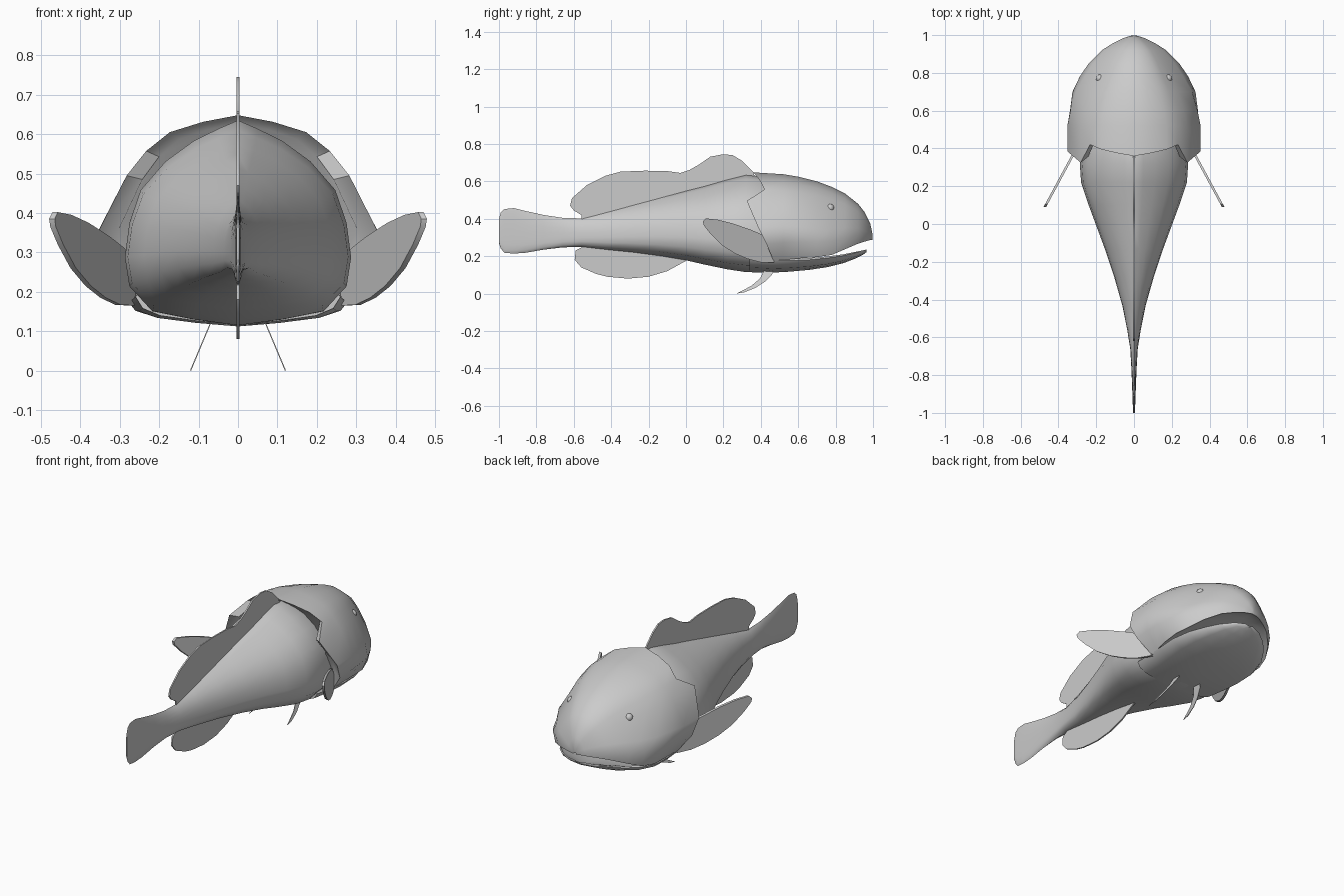
import bpy, bmesh, math
from mathutils import Vector

grey = bpy.data.materials.new("plain grey")
grey.diffuse_color = (0.6, 0.6, 0.6, 1)


def finish(name, bm, angle=45):
    bmesh.ops.remove_doubles(bm, verts=bm.verts, dist=0.0004)
    bmesh.ops.recalc_face_normals(bm, faces=bm.faces)
    me = bpy.data.meshes.new(name)
    bm.to_mesh(me)
    bm.free()
    ob = bpy.data.objects.new(name, me)
    bpy.context.collection.objects.link(ob)
    me.materials.append(grey)
    bpy.ops.object.select_all(action='DESELECT')
    ob.select_set(True)
    bpy.context.view_layer.objects.active = ob
    bpy.ops.object.shade_smooth_by_angle(angle=math.radians(angle))
    return ob


def loft(name, halves, angle=45):
    """Skin half sections (first and last point on the middle plane), mirrored in x."""
    bm = bmesh.new()
    rings = []
    for h in halves:
        full = h + [(-x, y, z) for x, y, z in h[-2:0:-1]]
        rings.append([bm.verts.new(p) for p in full])
    n = len(rings[0])
    for a, b in zip(rings, rings[1:]):
        for i in range(n):
            j = (i + 1) % n
            bm.faces.new((a[i], a[j], b[j], b[i]))
    bm.faces.new(rings[0])
    bm.faces.new(rings[-1])
    return finish(name, bm, angle)


def plate(name, outline, place, half):
    """Thin fin from a (y, z) outline; place gives x, half is half the thickness."""
    bm = bmesh.new()
    sides = [[bm.verts.new((place(y, z) + s * half, y, z)) for y, z in outline]
             for s in (-1, 1)]
    for s in sides:
        bm.faces.new(s)
    n = len(outline)
    for i in range(n):
        j = (i + 1) % n
        bm.faces.new((sides[0][i], sides[0][j], sides[1][j], sides[1][i]))
    return finish(name, bm, 30)


# Body and tail: (y, top, bottom, half width)
body = [(0.52, 0.58, 0.13, 0.26), (0.42, 0.625, 0.112, 0.277), (0.32, 0.635, 0.115, 0.287),
        (0.22, 0.61, 0.13, 0.28), (0.1, 0.575, 0.155, 0.24), (0, 0.55, 0.178, 0.203),
        (-0.13, 0.515, 0.2, 0.155), (-0.28, 0.475, 0.22, 0.105), (-0.43, 0.435, 0.235, 0.062),
        (-0.56, 0.402, 0.25, 0.036), (-0.66, 0.405, 0.247, 0.02), (-0.76, 0.42, 0.235, 0.014),
        (-0.86, 0.442, 0.218, 0.01), (-0.92, 0.457, 0.214, 0.008), (-0.97, 0.452, 0.218, 0.006),
        (-0.99, 0.435, 0.24, 0.005), (-1.0, 0.4, 0.27, 0.004)]
shape = [(0, 1), (0.17, 0.96), (0.39, 0.9), (0.64, 0.8), (0.86, 0.66), (0.96, 0.5),
         (1, 0.33), (0.96, 0.19), (0.76, 0.07), (0.4, 0.03), (0, 0)]
loft("body", [[(w * fx, y, b + (t - b) * fz) for fx, fz in shape] for y, t, b, w in body])

# Head shell with overhanging gill covers: (y, top, lip height, half width)
head = [(0.998, 0.315, 0.288, 0.01), (0.985, 0.375, 0.286, 0.055), (0.955, 0.435, 0.278, 0.115),
        (0.92, 0.48, 0.267, 0.17), (0.85, 0.535, 0.237, 0.24), (0.78, 0.57, 0.207, 0.288),
        (0.7, 0.6, 0.195, 0.33), (0.6, 0.625, 0.188, 0.348), (0.52, 0.638, 0.18, 0.355)]
back_x = [0, 0.25, 0.49, 0.66, 0.8, 1.0, 0.96, 0.76]
front_x = [0, 0.2, 0.39, 0.52, 0.66, 0.9, 1.0, 0.94]
heights = [1, 0.965, 0.91, 0.81, 0.68, 0.39, 0.2, 0]


def head_half(y, top, lip, w):
    k = max(0, min(1, (y - 0.5) / 0.3))
    pts = [(w * (a + (b - a) * k), y, lip + (top - lip) * f)
           for a, b, f in zip(back_x, front_x, heights)]
    ex = pts[-1][0]
    rise = 0.15 * (top - lip)                      # roof of the mouth
    return pts + [(ex * 0.88, y - 0.005, lip + rise * 0.4), (0, y - 0.005, lip + rise)]


rings = [head_half(*s) for s in head]
edge_y = [0.36, 0.375, 0.395, 0.42, 0.325, 0.385, 0.43, 0.47, 0.48, 0.48]
rim = [(x, y, z) for (x, _, z), y in zip(head_half(0.4, 0.648, 0.17, 0.353), edge_y)]
inner = [(x * 0.86, y + 0.03, 0.35 + (z - 0.35) * 0.93) for x, y, z in rim]
loft("head", rings + [rim, inner], 50)

# Lower jaw: (y, rim height, bottom, half width)
jaw = [(0.966, 0.236, 0.222, 0.02), (0.945, 0.231, 0.207, 0.085), (0.9, 0.222, 0.185, 0.15),
       (0.84, 0.21, 0.162, 0.205), (0.76, 0.199, 0.142, 0.255), (0.66, 0.19, 0.127, 0.283),
       (0.55, 0.187, 0.117, 0.28), (0.46, 0.19, 0.112, 0.27), (0.34, 0.2, 0.116, 0.26)]
jaw_shape = [(0, 0.5), (0.88, 0.7), (0.96, 1), (1, 0.85), (0.93, 0.5), (0.76, 0.28),
             (0.4, 0.12), (0, 0)]
loft("lower_jaw", [[(w * fx, y, b + (r - b) * fz) for fx, fz in jaw_shape]
                   for y, r, b, w in jaw])

# Fins on the middle plane
plate("dorsal_fin", [(0.37, 0.62), (0.36, 0.65), (0.3, 0.71), (0.25, 0.74), (0.2, 0.745),
                     (0.13, 0.732), (0.07, 0.69), (0.02, 0.662), (-0.03, 0.645), (-0.1, 0.655),
                     (-0.22, 0.657), (-0.35, 0.652), (-0.43, 0.63), (-0.53, 0.58), (-0.61, 0.51),
                     (-0.62, 0.47), (-0.6, 0.445), (-0.56, 0.42), (-0.56, 0.39), (-0.28, 0.45),
                     (0, 0.52)], lambda y, z: 0, 0.004)
plate("anal_fin", [(0.03, 0.19), (0, 0.175), (-0.1, 0.12), (-0.2, 0.09), (-0.31, 0.08),
                   (-0.42, 0.09), (-0.48, 0.105), (-0.56, 0.14), (-0.595, 0.18), (-0.59, 0.23),
                   (-0.55, 0.252), (-0.5, 0.27), (-0.28, 0.25)], lambda y, z: 0, 0.004)

# Paired fins and eyes
pectoral = [(0.47, 0.165), (0.4, 0.167), (0.33, 0.185), (0.26, 0.215), (0.19, 0.26),
            (0.13, 0.32), (0.095, 0.365), (0.09, 0.385), (0.105, 0.402), (0.17, 0.395),
            (0.25, 0.375), (0.35, 0.34), (0.42, 0.31), (0.47, 0.25)]
pelvic = [(0.47, 0.13), (0.46, 0.1), (0.42, 0.062), (0.37, 0.03), (0.31, 0.006), (0.27, 0),
          (0.3, 0.015), (0.35, 0.042), (0.395, 0.08), (0.42, 0.13)]
for side, s in (("left", -1), ("right", 1)):
    plate(side + "_pectoral_fin", pectoral,
          lambda y, z: s * (0.472 - 0.54 * (y - 0.09)), 0.007)
    plate(side + "_pelvic_fin", pelvic, lambda y, z: s * (0.07 + 0.42 * (0.12 - z)), 0.0015)
    bm = bmesh.new()
    bmesh.ops.create_uvsphere(bm, u_segments=12, v_segments=8, radius=0.022)
    bmesh.ops.translate(bm, verts=bm.verts, vec=Vector((s * 0.18, 0.77, 0.457)))
    finish(side + "_eye", bm, 60)
